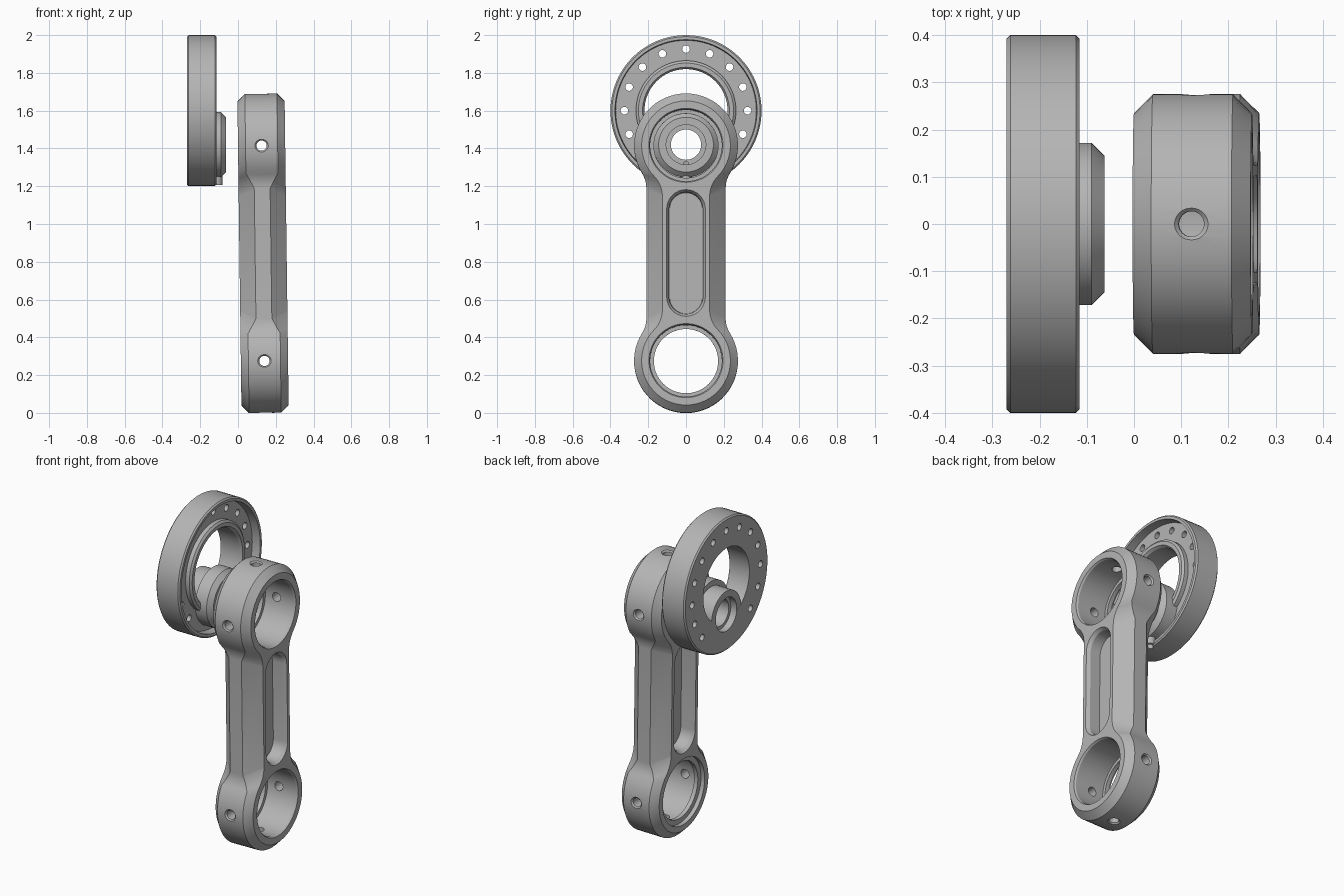
import bpy, bmesh
from math import sin, cos, pi, atan2, sqrt
from mathutils import Vector

if "Cube" in bpy.data.objects:
    bpy.data.objects.remove(bpy.data.objects["Cube"])

steel = bpy.data.materials.new("steel_grey")
steel.use_nodes = True
GREY = (0.46, 0.46, 0.46, 1)
steel.diffuse_color = GREY
steel.node_tree.nodes["Principled BSDF"].inputs["Base Color"].default_value = GREY


def loft(name, rings):
    """Solid skinned through rings of points, capped at both ends."""
    bm = bmesh.new()
    loops = [[bm.verts.new(p) for p in ring] for ring in rings]
    n = len(loops[0])
    for a, b in zip(loops, loops[1:]):
        for i in range(n):
            j = (i + 1) % n
            bm.faces.new((a[i], a[j], b[j], b[i]))
    bm.faces.new(loops[0])
    bm.faces.new(loops[-1])
    bmesh.ops.recalc_face_normals(bm, faces=bm.faces)
    mesh = bpy.data.meshes.new(name)
    bm.to_mesh(mesh)
    bm.free()
    mesh.materials.append(steel)
    ob = bpy.data.objects.new(name, mesh)
    bpy.context.collection.objects.link(ob)
    return ob


def lathe(name, profile, origin=(0, 0, 0), axis=(1, 0, 0), n=64):
    """Round solid from (distance along axis, radius) pairs."""
    turn = Vector((1, 0, 0)).rotation_difference(Vector(axis))
    rings = []
    for d, r in profile:
        ring = [Vector((d, r * cos(2 * pi * i / n), r * sin(2 * pi * i / n))) for i in range(n)]
        rings.append([Vector(origin) + turn @ p for p in ring])
    return loft(name, rings)


def combine(target, tool, operation="DIFFERENCE"):
    tool.hide_render = True
    mod = target.modifiers.new("combine", "BOOLEAN")
    mod.operation, mod.solver, mod.object = operation, "EXACT", tool
    bpy.context.view_layer.objects.active = target
    bpy.ops.object.modifier_apply(modifier=mod.name)
    bpy.data.objects.remove(tool)


def finish(ob):
    bpy.ops.object.select_all(action="DESELECT")
    ob.select_set(True)
    bpy.context.view_layer.objects.active = ob
    bpy.ops.object.shade_smooth_by_angle(angle=0.5)


# Connecting rod: two round ends joined by a bevelled shank
HALF, END = 0.125, 0.57


def rod_outline(radius, waist, fillet=0.15, steps=20, bend=8):
    """Points (y, z, t) around the rod; t runs from 0 at the ends to 1 on the shank."""
    side = waist + fillet
    drop = sqrt((radius + fillet) ** 2 - side ** 2)
    tangent = -atan2(drop, side)
    quarter = []
    for i in range(steps + 1):
        a = pi / 2 + (tangent - pi / 2) * i / steps
        quarter.append((radius * cos(a), END + radius * sin(a), 0))
    for i in range(1, bend + 1):
        a = pi + tangent * (1 - i / bend)
        quarter.append((side + fillet * cos(a), END - drop + fillet * sin(a), i / bend))
    right = quarter + [(y, -z, t) for y, z, t in reversed(quarter)]
    return right + [(-y, z, t) for y, z, t in reversed(right[1:-1])]


face, body = rod_outline(0.235, 0.125), rod_outline(0.275, 0.21)
rings = []
for sign in (-1, 1):
    outer = [(sign * HALF, y, z) for y, z, t in face]
    inner = [(sign * (HALF - 0.04 - 0.043 * t), y, z) for y, z, t in body]
    rings += [outer, inner] if sign < 0 else [inner, outer]
rod = loft("connecting_rod", rings)

# Bearing bores with an inner lip, and countersunk oil holes
BORE = [(-0.14, 0.2), (-0.1, 0.2), (-0.1, 0.17), (-0.075, 0.17),
        (-0.075, 0.19), (0.115, 0.19), (0.14, 0.205)]
OIL = [(0.15, 0.027), (0.266, 0.027), (0.285, 0.046)]
for end in (-1, 1):
    centre = (0, 0, end * END)
    combine(rod, lathe("bore_cutter", BORE, centre))
    for axis in ((0, 1, 0), (0, -1, 0), (0, 0, end)):
        combine(rod, lathe("oil_cutter", OIL, centre, axis, 24))


# Long pockets on both faces of the shank
def stadium(x, r, half_length, n=16):
    pts = []
    for s in (1, -1):
        for i in range(n + 1):
            a = pi * i / n
            pts.append((x, s * r * cos(a), s * (half_length - r + r * sin(a))))
    return pts


for s in (-1, 1):
    pocket = loft("pocket_cutter", [stadium(s * 0.14, 0.112, 0.345), stadium(s * 0.105, 0.09, 0.323),
                                    stadium(s * 0.04, 0.087, 0.32)])
    combine(rod, pocket)
rod.location = (0.1325, 0, 0.845)
rod.rotation_euler.y = -0.0132
finish(rod)

# Crank disc: recessed face with outer rim and raised hub ring
DISC = (0, 0, 1.6)
disc = lathe("crank_disc", [(-0.27, 0.392), (-0.262, 0.4), (-0.123, 0.4), (-0.115, 0.392),
                            (-0.115, 0.376), (-0.165, 0.372), (-0.165, 0.265),
                            (-0.14, 0.265), (-0.13, 0.252)], DISC, n=80)
combine(disc, lathe("hub_cutter", [(-0.3, 0.22), (-0.145, 0.22), (-0.1, 0.25)], DISC))

# Ring of bolt holes, left out behind the pin
for k in range(-2, 11):
    a = pi * k / 8
    spot = (0, 0.326 * cos(a), 1.6 + 0.326 * sin(a))
    combine(disc, lathe("bolt_cutter", [(-0.3, 0.02), (-0.1, 0.02)], spot, n=20))

# Crank pin with a stepped flange, an oil nipple below and a through bore
PIN = (0, 0, 1.42)
combine(disc, lathe("pin", [(-0.269, 0.14), (-0.167, 0.14), (-0.167, 0.172), (-0.09, 0.172),
                            (-0.063, 0.145)], PIN), "UNION")
combine(disc, lathe("oil_nipple", [(0, 0.032), (0.1, 0.032)], (-0.114, 0, 1.207), (0, 0, 1), 24), "UNION")
combine(disc, lathe("nipple_cutter", [(-0.05, 0.018), (0.12, 0.018)], (-0.114, 0, 1.207), (0, 0, 1), 20))
combine(disc, lathe("pin_cutter", [(-0.3, 0.1), (-0.23, 0.1), (-0.23, 0.08), (-0.1, 0.08),
                                   (-0.1, 0.105), (-0.04, 0.105)], PIN))
finish(disc)
